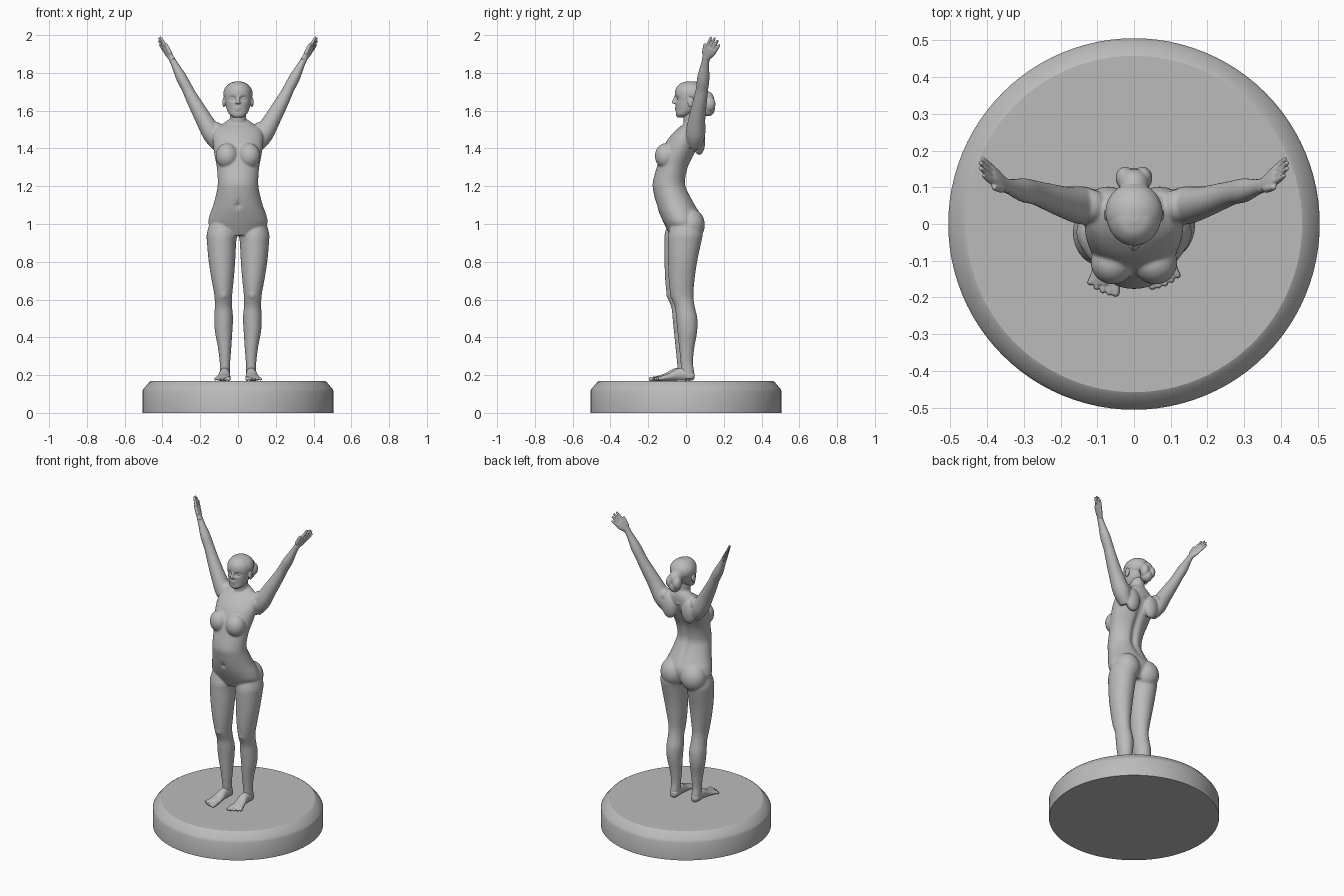
import bpy, bmesh
from math import cos, sin, pi, exp
from mathutils import Vector, Matrix

cube = bpy.data.objects.get("Cube")
if cube:
    bpy.data.objects.remove(cube)

stone = bpy.data.materials.new("grey stone")
stone.use_nodes = True
GREY = (0.5, 0.5, 0.5, 1)
stone.diffuse_color = GREY
stone.node_tree.nodes["Principled BSDF"].inputs["Base Color"].default_value = GREY


def spline(a, b, c, d, t):
    """Smooth value between b and c."""
    return [q + 0.5 * t * (r - p + t * (2 * p - 5 * q + 4 * r - s + t * (3 * (q - r) + s - p)))
            for p, q, r, s in zip(a, b, c, d)]


def loft(bm, rows, u=(1, 0, 0), v=(0, 1, 0), side=1, shift=0, steps=4, seg=32):
    """Closed tube through rows of x, y, z and two radii along u and v."""
    u, v = Vector(u), Vector(v)
    n = len(rows)
    fine = []
    for i in range(n - 1):
        ctrl = [rows[max(0, min(n - 1, i + k))] for k in (-1, 0, 1, 2)]
        fine += [spline(*ctrl, s / steps) for s in range(steps)]
    fine.append(rows[-1])
    rings = []
    for x, y, z, ru, rv in fine:
        ring = []
        for k in range(seg):
            a = 2 * pi * k / seg
            p = Vector((x, y, z)) + u * (ru * cos(a)) + v * (rv * sin(a))
            ring.append(bm.verts.new((p.x * side, p.y + shift, p.z)))
        rings.append(ring)
    for lo, hi in zip(rings, rings[1:]):
        for k in range(seg):
            j = (k + 1) % seg
            bm.faces.new((lo[k], lo[j], hi[j], hi[k]))
    bm.faces.new(rings[0][::-1])
    bm.faces.new(rings[-1])
    return [p for r in rings for p in r]


def blob(bm, centre, radii, side=1):
    x, y, z = centre
    m = Matrix.Translation((x * side, y, z)) @ Matrix.Diagonal((*radii, 1))
    bmesh.ops.create_uvsphere(bm, u_segments=32, v_segments=16, radius=1, matrix=m)


def limb(bm, a, b, ra, rb, side=1, shift=0):
    """Round-ended tapered stick for fingers, toes and nose."""
    a, b = Vector(a), Vector(b)
    d = (b - a).normalized()
    u = d.orthogonal().normalized()
    rows = [(*(a - d * ra * 0.8), ra * 0.4, ra * 0.4), (*a, ra, ra),
            (*b, rb, rb), (*(b + d * rb * 0.8), rb * 0.45, rb * 0.45)]
    loft(bm, rows, u, d.cross(u), side, shift, seg=12)


def finish(name, bm, voxel, smooth):
    """Fuse overlapping volumes into one smooth skin."""
    bmesh.ops.recalc_face_normals(bm, faces=bm.faces)
    me = bpy.data.meshes.new(name)
    bm.to_mesh(me)
    bm.free()
    me.materials.append(stone)
    ob = bpy.data.objects.new(name, me)
    bpy.context.collection.objects.link(ob)
    for p in me.polygons:
        p.use_smooth = True
    fuse = ob.modifiers.new("fuse", 'REMESH')
    fuse.mode = 'VOXEL'
    fuse.voxel_size = voxel
    fuse.use_smooth_shade = True
    soft = ob.modifiers.new("soften", 'SMOOTH')
    soft.factor = 0.5
    soft.iterations = smooth
    return ob


SIDES = ((1, 0.002), (-1, -0.017))   # side sign, forward step of that leg

# Round plinth with a chamfered rim
profile = [(0.506, 0), (0.506, 0.115), (0.5, 0.127), (0.47, 0.163), (0.458, 0.17)]
bm = bmesh.new()
rings = [[bm.verts.new((r * cos(pi * k / 48), r * sin(pi * k / 48), z)) for k in range(96)]
         for r, z in profile]
for lo, hi in zip(rings, rings[1:]):
    for k in range(96):
        j = (k + 1) % 96
        bm.faces.new((lo[k], lo[j], hi[j], hi[k]))
bm.faces.new(rings[0][::-1])
bm.faces.new(rings[-1])
me = bpy.data.meshes.new("plinth")
bm.to_mesh(me)
bm.free()
me.materials.append(stone)
plinth = bpy.data.objects.new("plinth", me)
bpy.context.collection.objects.link(plinth)
bpy.context.view_layer.objects.active = plinth
plinth.select_set(True)
bpy.ops.object.shade_smooth_by_angle(angle=0.5)

# Trunk: height, half width, front and back
trunk = [(.94, .11, -.085, .05), (1, .155, -.115, .075), (1.05, .149, -.138, .075),
         (1.1, .131, -.156, .05), (1.17, .113, -.172, .014), (1.22, .107, -.176, .0),
         (1.3, .112, -.155, .014), (1.38, .127, -.13, .052), (1.45, .134, -.095, .08),
         (1.5, .122, -.05, .088), (1.535, .075, -.005, .085), (1.56, .04, .01, .075)]
bm = bmesh.new()
skin = loft(bm, [(0, (f + b) / 2, z, w, (b - f) / 2) for z, w, f, b in trunk], seg=64)
for p in skin:   # spine groove and navel
    if p.co.y > -0.04:
        p.co.y -= 0.016 * exp(-(p.co.x / 0.02) ** 2 - ((p.co.z - 1.28) / 0.17) ** 4)
    else:
        p.co.y += 0.014 * exp(-(p.co.x / 0.012) ** 2 - ((p.co.z - 1.1) / 0.015) ** 2)
loft(bm, [(0, .045, 1.48, .052, .045), (0, .03, 1.55, .043, .044), (0, .03, 1.63, .044, .045)])

leg = [(.085, -.005, 1.02, .06, .07), (.085, -.005, .95, .08, .09), (.087, -.01, .9, .077, .088),
       (.085, -.02, .8, .07, .077), (.081, -.025, .7, .058, .068), (.078, -.023, .62, .047, .06),
       (.077, -.008, .56, .046, .053), (.076, .002, .5, .05, .056), (.076, .005, .43, .046, .052),
       (.071, .002, .35, .036, .041), (.069, .002, .27, .028, .033), (.07, .007, .22, .027, .034),
       (.07, .01, .18, .028, .034)]
along = Vector((.5, .14, .86)).normalized()
across = along.cross(Vector((1, 0, 0))).normalized()
thick = along.cross(across)
arm = [(.10, .045, 1.41, .035, .035), (.137, .05, 1.475, .052, .05), (.19, .06, 1.57, .043, .043),
       (.243, .077, 1.665, .036, .034), (.268, .085, 1.715, .033, .03), (.30, .092, 1.775, .033, .029),
       (.333, .1, 1.84, .023, .02), (.354, .107, 1.88, .02, .016), (.362, .112, 1.895, .02, .015)]
for s, step in SIDES:
    loft(bm, leg, side=s, shift=step)
    loft(bm, arm, across, thick, s)
    blob(bm, (.058, -.105, 1.36), (.06, .06, .068), s)      # bust
    blob(bm, (.073, .022, .995), (.08, .078, .088), s)      # seat
    blob(bm, (.07, .07, 1.44), (.05, .032, .075), s)        # shoulder blade
    blob(bm, (.118, .05, 1.5), (.042, .045, .04), s)        # shoulder
    blob(bm, (.076, -.062 + step, .63), (.026, .026, .035), s)   # kneecap
finish("body", bm, 0.005, 8)

# Feet with five toes
foot = [(.07, .043, .196, .014, .014), (.07, .03, .196, .025, .025), (.07, 0, .203, .028, .033),
        (.071, -.045, .203, .029, .033), (.075, -.09, .19, .035, .021),
        (.08, -.13, .183, .041, .014), (.081, -.148, .181, .036, .01)]
bm = bmesh.new()
for s, step in SIDES:
    loft(bm, foot, (1, 0, 0), (0, 0, 1), s, step)
    for i in range(5):
        x = .05 + .0155 * i
        r = .0115 if i == 0 else .0085
        limb(bm, (x, -.13, .183), (x + .002 * i, -.172 + .003 * i * i * .6, .179), r, r * .9, s, step)
finish("feet", bm, 0.003, 4)

# Hands: flat palm, four fingers and a thumb
wrist = Vector((.354, .107, 1.88))
reach = Vector((.07, .058, .107)).normalized()
wide = Vector((.15, .85, -.5))
wide = (wide - reach * wide.dot(reach)).normalized()
flat = reach.cross(wide)
palm = [(*(wrist + reach * d), w, t) for d, w, t in
        ((-.02, .018, .015), (.01, .024, .015), (.04, .033, .014), (.065, .034, .011), (.072, .03, .008))]
bm = bmesh.new()
for s, step in SIDES:
    loft(bm, palm, wide, flat, s)
    for i, length in enumerate((.056, .064, .06, .046)):
        base = wrist + reach * .062 + wide * (.0165 * (i - 1.5))
        limb(bm, base, base + reach * length + wide * (.003 * (i - 1.5)), .009, .0065, s)
    base = wrist + reach * .018 - wide * .022
    limb(bm, base, base + reach * .045 - wide * .018, .0115, .008, s)
finish("hands", bm, 0.003, 3)

# Head with sockets pressed in, then features added
skull = [(-.027, 1.563, .02, .018), (-.012, 1.58, .045, .041), (.008, 1.61, .06, .062),
         (.018, 1.65, .069, .075), (.022, 1.69, .074, .081), (.022, 1.72, .066, .074),
         (.02, 1.745, .042, .048), (.02, 1.755, .012, .014)]
bm = bmesh.new()
for p in loft(bm, [(0, y, z, rx, ry) for y, z, rx, ry in skull], steps=8, seg=96):
    if p.co.y < 0:
        off = (abs(p.co.x) - .028) / .016
        p.co.y += .013 * exp(-off ** 2 - ((p.co.z - 1.664) / .012) ** 2)
limb(bm, (0, -.054, 1.678), (0, -.064, 1.645), .006, .0105)
blob(bm, (0, -.05, 1.615), (.02, .009, .006))
blob(bm, (0, -.049, 1.604), (.017, .009, .006))
blob(bm, (0, -.04, 1.578), (.018, .014, .012))
for s, step in SIDES:
    blob(bm, (.028, -.036, 1.664), (.013, .011, .009), s)
    blob(bm, (.009, -.058, 1.642), (.007, .008, .006), s)
    blob(bm, (.074, .025, 1.645), (.008, .017, .028), s)
finish("head", bm, 0.003, 4)

# Hair swept back into a lobed bun
bm = bmesh.new()
blob(bm, (0, .032, 1.69), (.078, .08, .066))
blob(bm, (0, .11, 1.655), (.042, .04, .048))
blob(bm, (0, .115, 1.61), (.036, .038, .04))
for s, step in SIDES:
    blob(bm, (.024, .125, 1.635), (.026, .031, .04), s)
finish("hair", bm, 0.0035, 4)
